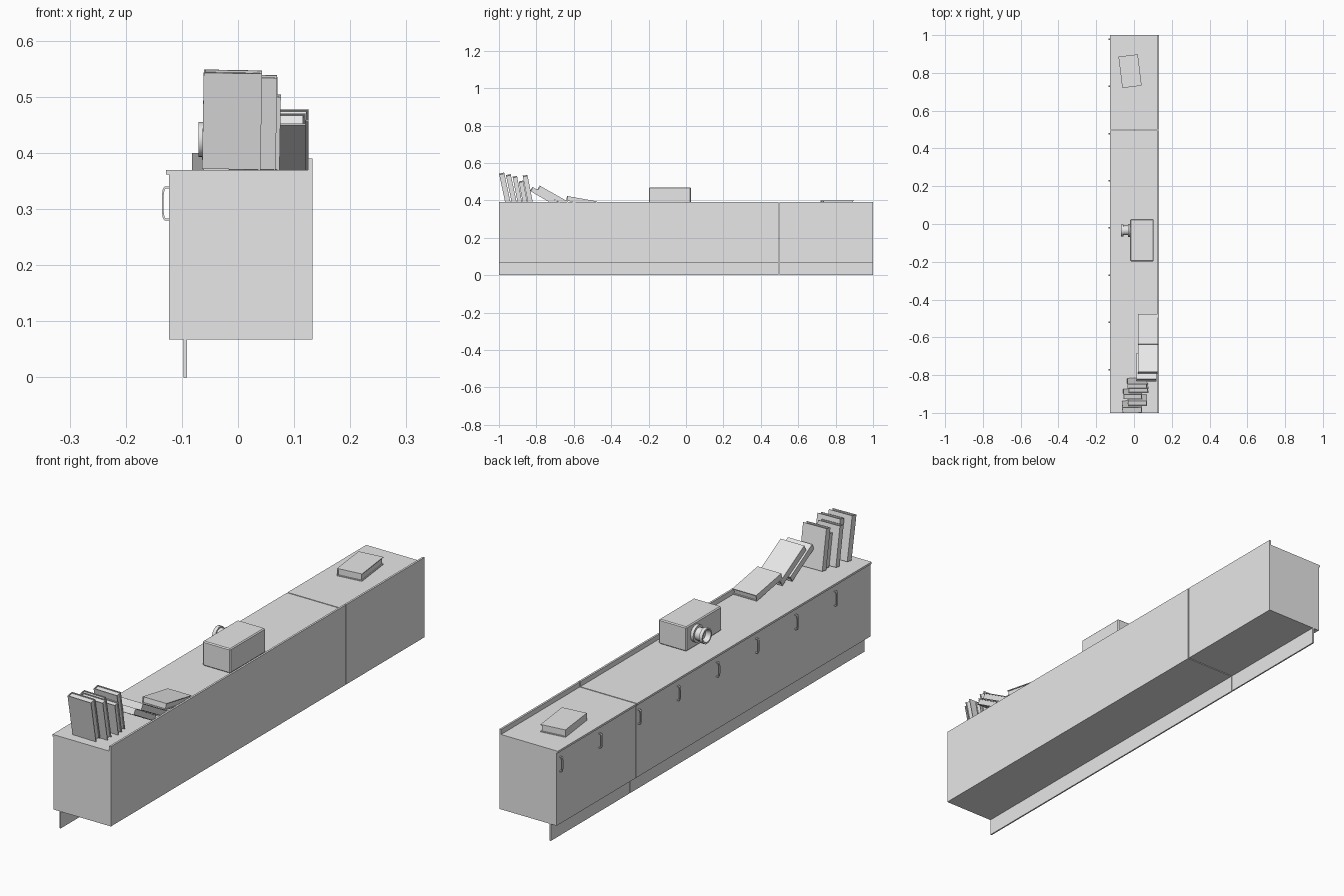
import bpy, bmesh
from math import radians, pi
from mathutils import Matrix, Vector

old = bpy.data.objects.get("Cube")
if old:
    bpy.data.objects.remove(old, do_unlink=True)

grey = bpy.data.materials.new("light_grey")
grey.use_nodes = True
grey.diffuse_color = (0.8, 0.8, 0.8, 1)
grey.node_tree.nodes["Principled BSDF"].inputs["Base Color"].default_value = (0.8, 0.8, 0.8, 1)


def finish(name, bm):
    bmesh.ops.recalc_face_normals(bm, faces=bm.faces)
    mesh = bpy.data.meshes.new(name)
    bm.to_mesh(mesh)
    bm.free()
    mesh.materials.append(grey)
    obj = bpy.data.objects.new(name, mesh)
    bpy.context.collection.objects.link(obj)
    return obj


def add_box(bm, lo, hi):
    lo, hi = Vector(lo), Vector(hi)
    matrix = Matrix.Translation((lo + hi) / 2) @ Matrix.Diagonal((*(hi - lo), 1))
    bmesh.ops.create_cube(bm, size=1, matrix=matrix)


def box(name, lo, hi):
    bm = bmesh.new()
    add_box(bm, lo, hi)
    return finish(name, bm)


def book(name, base, width, length, thick, lean, turn=0, roll=0):
    """Two covers, a spine and recessed pages, leaning back towards -y."""
    bm = bmesh.new()
    c, inset, w = 0.003, 0.004, width / 2
    add_box(bm, (-w, 0, 0), (w, c, length))
    add_box(bm, (-w, thick - c, 0), (w, thick, length))
    add_box(bm, (-w, c, 0), (-w + c, thick - c, length))
    add_box(bm, (-w + c, c, inset), (w - inset, thick - c, length - inset))
    obj = finish(name, bm)
    obj.matrix_world = (Matrix.Translation(base) @ Matrix.Rotation(radians(turn), 4, "Z")
                        @ Matrix.Rotation(radians(lean), 4, "X")
                        @ Matrix.Rotation(radians(roll), 4, "Y"))
    return obj


# Cabinet: a long and a short section with a narrow seam between them
TOP = 0.37
for part, y0, y1 in (("long", -1, 0.495), ("short", 0.499, 1)):
    box(part + "_cabinet_body", (-0.123, y0, 0.068), (0.133, y1, 0.362))
    box(part + "_countertop", (-0.128, y0, 0.362), (0.133, y1, TOP))
    box(part + "_upstand", (0.125, y0, TOP), (0.133, y1, 0.39))
    box(part + "_kick_board", (-0.097, y0, 0), (-0.091, y1, 0.068))

# Door handles: bowed strips, mirrored about their middle height
half_outer = [(0, 0.03), (0.008, 0.03), (0.011, 0.026), (0.0125, 0.015)]
half_inner = [(0.0095, 0.015), (0.008, 0.024), (0.006, 0.0265), (0, 0.0265)]
outer = half_outer + [(d, -h) for d, h in reversed(half_outer)]
inner = half_inner + [(d, -h) for d, h in reversed(half_inner)]
strip = list(zip(outer, reversed(inner[::-1][::-1][::-1])))
strip = list(zip(outer, half_inner[::-1] + [(d, -h) for d, h in half_inner]))
for i in range(8):
    y = -0.775 + 0.25 * i
    bm = bmesh.new()
    rings = []
    for a, b in strip:
        rings.append([bm.verts.new((-0.123 - d, yy, 0.31 + h))
                      for (d, h), yy in ((a, y), (a, y + 0.008), (b, y + 0.008), (b, y))])
    for r, s in zip(rings, rings[1:]):
        for k in range(4):
            bm.faces.new((r[k], r[k - 1], s[k - 1], s[k]))
    bm.faces.new(rings[0])
    bm.faces.new(rings[-1])
    finish(f"door_handle_{i + 1}", bm)

# Projector body with slightly bevelled edges
body = box("projector_body", (-0.02, -0.198, TOP), (0.104, 0.026, 0.469))
bevel = body.modifiers.new("edge", "BEVEL")
bevel.width, bevel.segments = 0.004, 1

# Projector lens: stepped, hollow profile turned about the x axis
profile = [(-0.02, 0.034), (-0.032, 0.034), (-0.032, 0.025), (-0.056, 0.025),
           (-0.056, 0.031), (-0.07, 0.031), (-0.07, 0.025), (-0.05, 0.02), (-0.05, 0)]
bm = bmesh.new()
pts = [bm.verts.new((x, -0.034, 0.424 + r)) for x, r in profile]
edges = [bm.edges.new(pair) for pair in zip(pts, pts[1:])]
bmesh.ops.spin(bm, geom=pts + edges, cent=(0, -0.034, 0.424), axis=(1, 0, 0),
               angle=2 * pi, steps=24, use_merge=False)
bmesh.ops.remove_doubles(bm, verts=bm.verts, dist=1e-5)
lens = finish("projector_lens", bm)
bpy.ops.object.select_all(action="DESELECT")
lens.select_set(True)
bpy.context.view_layer.objects.active = lens
bpy.ops.object.shade_smooth_by_angle(angle=radians(35))

# Standing books: x, y, width, height, thickness, lean
standing = [(-0.012, -0.963, 0.104, 0.175, 0.028, 12),
            (0.016, -0.928, 0.102, 0.167, 0.026, 12),
            (-0.008, -0.897, 0.098, 0.158, 0.024, 11),
            (0.022, -0.869, 0.104, 0.132, 0.024, 11),
            (0.016, -0.842, 0.104, 0.163, 0.026, 11)]
for i, (x, y, w, h, t, lean) in enumerate(standing):
    book(f"standing_book_{i + 1}", (x, y, TOP + 0.001), w, h, t, lean, roll=1)

# Fallen books leaning on one another
book("fallen_book_lower", (0.066, -0.695, TOP), 0.108, 0.16, 0.025, 60)
book("fallen_book_middle", (0.073, -0.643, TOP), 0.106, 0.175, 0.026, 60.5)
book("fallen_book_upper", (0.073, -0.48, TOP), 0.106, 0.163, 0.025, 80)

# Single book lying flat at the far end
book("flat_book", (-0.031, 0.892, TOP), 0.103, 0.167, 0.03, 90, turn=7)
